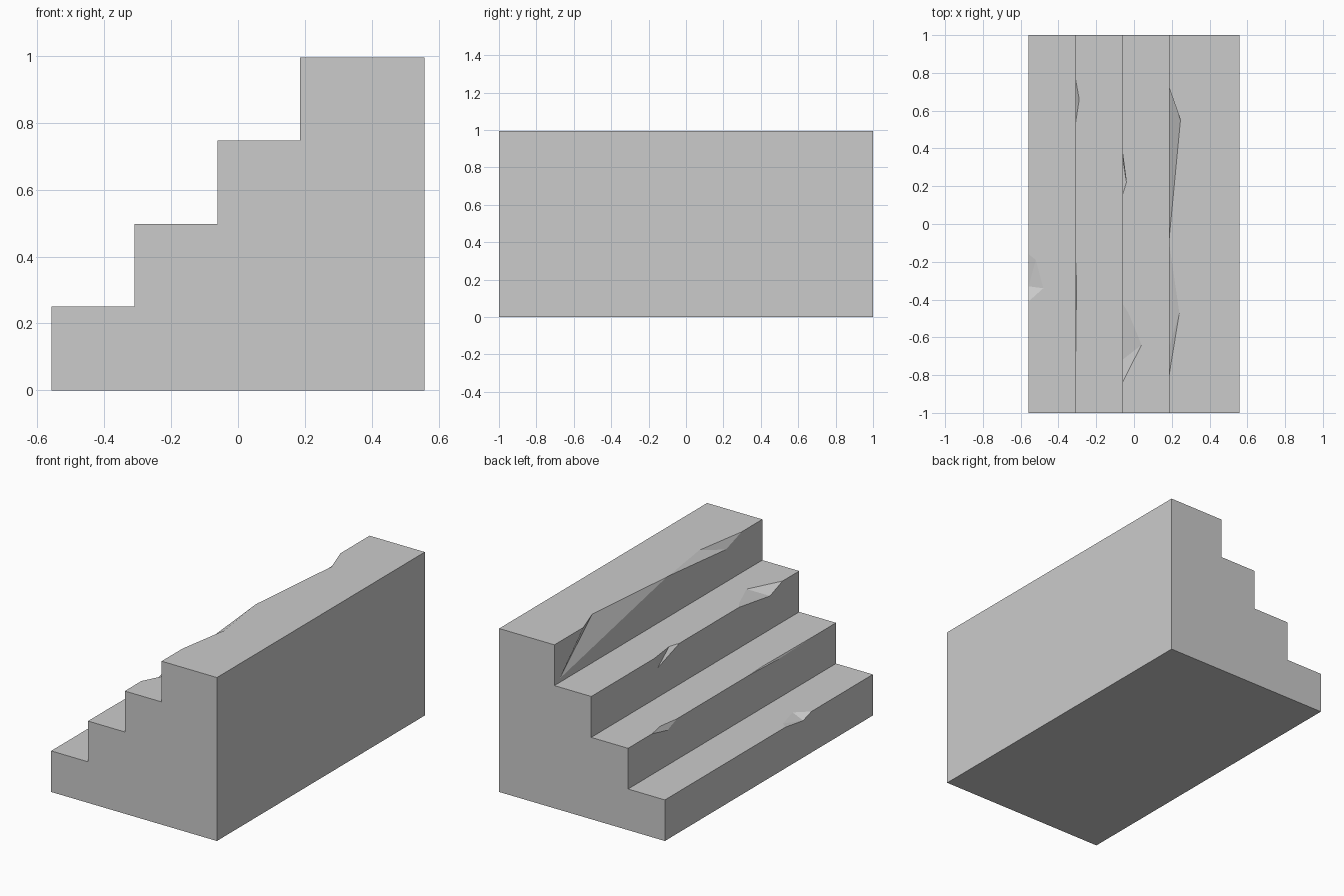
import bpy, bmesh

if "Cube" in bpy.data.objects:
    bpy.data.objects.remove(bpy.data.objects["Cube"])

EDGE_X = [-0.558, -0.31, -0.062, 0.186]   # front edge of each step
TOP_Z = [0.25, 0.498, 0.747, 0.995]       # tread heights
BACK_X = 0.558


def make_object(name, bm):
    bmesh.ops.recalc_face_normals(bm, faces=bm.faces)
    mesh = bpy.data.meshes.new(name)
    bm.to_mesh(mesh)
    bm.free()
    obj = bpy.data.objects.new(name, mesh)
    bpy.context.collection.objects.link(obj)
    return obj


# Solid staircase: stepped profile extruded along y
profile = [(BACK_X, 0), (EDGE_X[0], 0)]
for i, (x, z) in enumerate(zip(EDGE_X, TOP_Z)):
    profile.append((x, z))
    profile.append((EDGE_X[i + 1] if i < 3 else BACK_X, z))
bm = bmesh.new()
face = bm.faces.new([bm.verts.new((x, -1, z)) for x, z in profile])
out = bmesh.ops.extrude_face_region(bm, geom=[face])
bmesh.ops.translate(bm, vec=(0, 2, 0),
                    verts=[v for v in out["geom"] if isinstance(v, bmesh.types.BMVert)])
stairs = make_object("stone_stairs", bm)

# Chips: step index, outline on the tread as (depth, y), lowest point on the riser as (drop, y)
chips = [
    (0, [(0, -0.16), (0.038, -0.19), (0.078, -0.34), (0, -0.41)], (0.025, -0.33)),
    (1, [(0, 0.77), (0.02, 0.66), (0, 0.53)], (0.035, 0.62)),
    (1, [(0, -0.17), (0.006, -0.31), (0, -0.81)], (0.01, -0.45)),
    (2, [(0, 0.39), (0.022, 0.22), (0, 0.15)], (0.07, 0.36)),
    (2, [(0, -0.42), (0.032, -0.47), (0.102, -0.64), (0, -0.84)], (0.045, -0.72)),
    (3, [(0, 0.72), (0.06, 0.55), (0, -0.08)], (0.225, 0.95)),
    (3, [(0, -0.1), (0.025, -0.28), (0.054, -0.47), (0, -0.8)], (0.05, -0.65)),
]

for n, (step, outline, (drop, low_y)) in enumerate(chips):
    x, z = EDGE_X[step], TOP_Z[step]
    bm = bmesh.new()
    for depth, y in outline:
        bm.verts.new((x + depth, y, z))
    bm.verts.new((x, low_y, z - drop))
    mid = (outline[0][1] + outline[-1][1]) / 2
    bm.verts.new((x - 0.1, mid, z + 0.1))
    bmesh.ops.convex_hull(bm, input=bm.verts)
    cutter = make_object(f"chip_cutter_{n}", bm)
    cutter.hide_render = True
    cutter.hide_viewport = False
    cutter.display_type = 'WIRE'
    mod = stairs.modifiers.new(f"chip_{n}", 'BOOLEAN')
    mod.operation = 'DIFFERENCE'
    mod.solver = 'EXACT'
    mod.object = cutter

# Bake the chips into the stairs and drop the cutters
bpy.context.view_layer.update()
deps = bpy.context.evaluated_depsgraph_get()
baked = bpy.data.meshes.new_from_object(stairs.evaluated_get(deps))
stairs.modifiers.clear()
stairs.data = baked
for obj in list(bpy.data.objects):
    if obj.name.startswith("chip_cutter"):
        bpy.data.objects.remove(obj)
